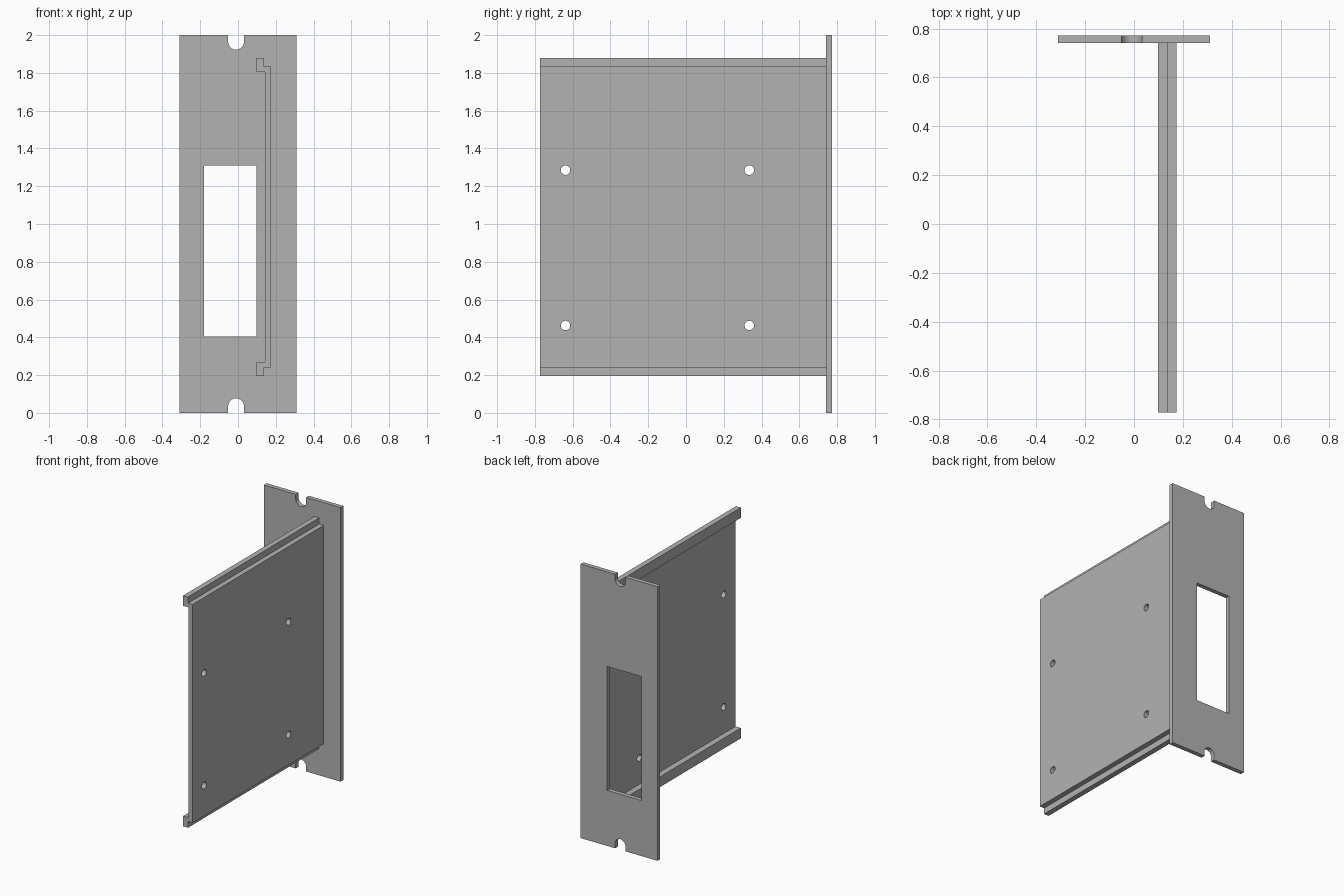
import bpy
import bmesh
from math import pi, cos, sin

if "Cube" in bpy.data.objects:
    bpy.data.objects.remove(bpy.data.objects["Cube"], do_unlink=True)

GREY = (0.45, 0.45, 0.45, 1.0)
metal = bpy.data.materials.new("plain grey")
metal.use_nodes = True
metal.diffuse_color = GREY
metal.node_tree.nodes["Principled BSDF"].inputs["Base Color"].default_value = GREY


def extrude_profile(name, points, y0, y1):
    """Solid made by pulling an x-z outline along y."""
    bm = bmesh.new()
    face = bm.faces.new([bm.verts.new((x, y0, z)) for x, z in points])
    moved = bmesh.ops.extrude_face_region(bm, geom=[face])["geom"]
    verts = [v for v in moved if isinstance(v, bmesh.types.BMVert)]
    bmesh.ops.translate(bm, verts=verts, vec=(0, y1 - y0, 0))
    bmesh.ops.recalc_face_normals(bm, faces=bm.faces)
    mesh = bpy.data.meshes.new(name)
    bm.to_mesh(mesh)
    bm.free()
    obj = bpy.data.objects.new(name, mesh)
    mesh.materials.append(metal)
    bpy.context.collection.objects.link(obj)
    return obj


def activate(obj):
    bpy.ops.object.select_all(action="DESELECT")
    obj.select_set(True)
    bpy.context.view_layer.objects.active = obj


def cut(obj, cutter):
    """Subtract the cutter, then discard it."""
    cutter.hide_render = True
    mod = obj.modifiers.new("cutout", "BOOLEAN")
    mod.operation = "DIFFERENCE"
    mod.solver = "EXACT"
    mod.object = cutter
    activate(obj)
    bpy.ops.object.modifier_apply(modifier=mod.name)
    bpy.data.objects.remove(cutter, do_unlink=True)


# Face panel with a rounded screw notch in each end
HALF_W, HEIGHT = 0.31, 2.0
NOTCH_X, NOTCH_R, NOTCH_Z = -0.01, 0.042, 0.035
STEPS = 16
arc = [(NOTCH_X - NOTCH_R * cos(pi * i / STEPS), NOTCH_Z + NOTCH_R * sin(pi * i / STEPS))
       for i in range(STEPS + 1)]
lower = [(-HALF_W, 0), (NOTCH_X - NOTCH_R, 0), *arc, (NOTCH_X + NOTCH_R, 0), (HALF_W, 0)]
upper = [(x, HEIGHT - z) for x, z in reversed(lower)]
PANEL_FRONT, PANEL_BACK = 0.74, 0.772
panel = extrude_profile("face_panel", lower + upper, PANEL_FRONT, PANEL_BACK)

# Rectangular window through the panel
window = [(-0.18, 0.405), (0.097, 0.405), (0.097, 1.31), (-0.18, 1.31)]
cut(panel, extrude_profile("window_cutter", window, 0.6, 0.9))

# Side plate with a stepped guide rail along its top and bottom edges
MID_Z = 1.037
half = [(0.174, 0.797), (0.137, 0.797), (0.137, 0.842), (0.098, 0.842),
        (0.098, 0.767), (0.142, 0.767)]
profile = [(x, MID_Z + z) for x, z in half] + [(x, MID_Z - z) for x, z in reversed(half)]
plate = extrude_profile("side_plate", profile, -0.772, PANEL_FRONT)

# Four mounting holes in the side plate
for y in (-0.638, 0.335):
    for z in (0.463, 1.285):
        bpy.ops.mesh.primitive_cylinder_add(vertices=32, radius=0.025, depth=0.3,
                                            location=(0.16, y, z), rotation=(0, pi / 2, 0))
        drill = bpy.context.object
        drill.data.materials.append(metal)
        cut(plate, drill)

for part in (panel, plate):
    activate(part)
    bpy.ops.object.shade_smooth_by_angle(angle=pi / 6)
